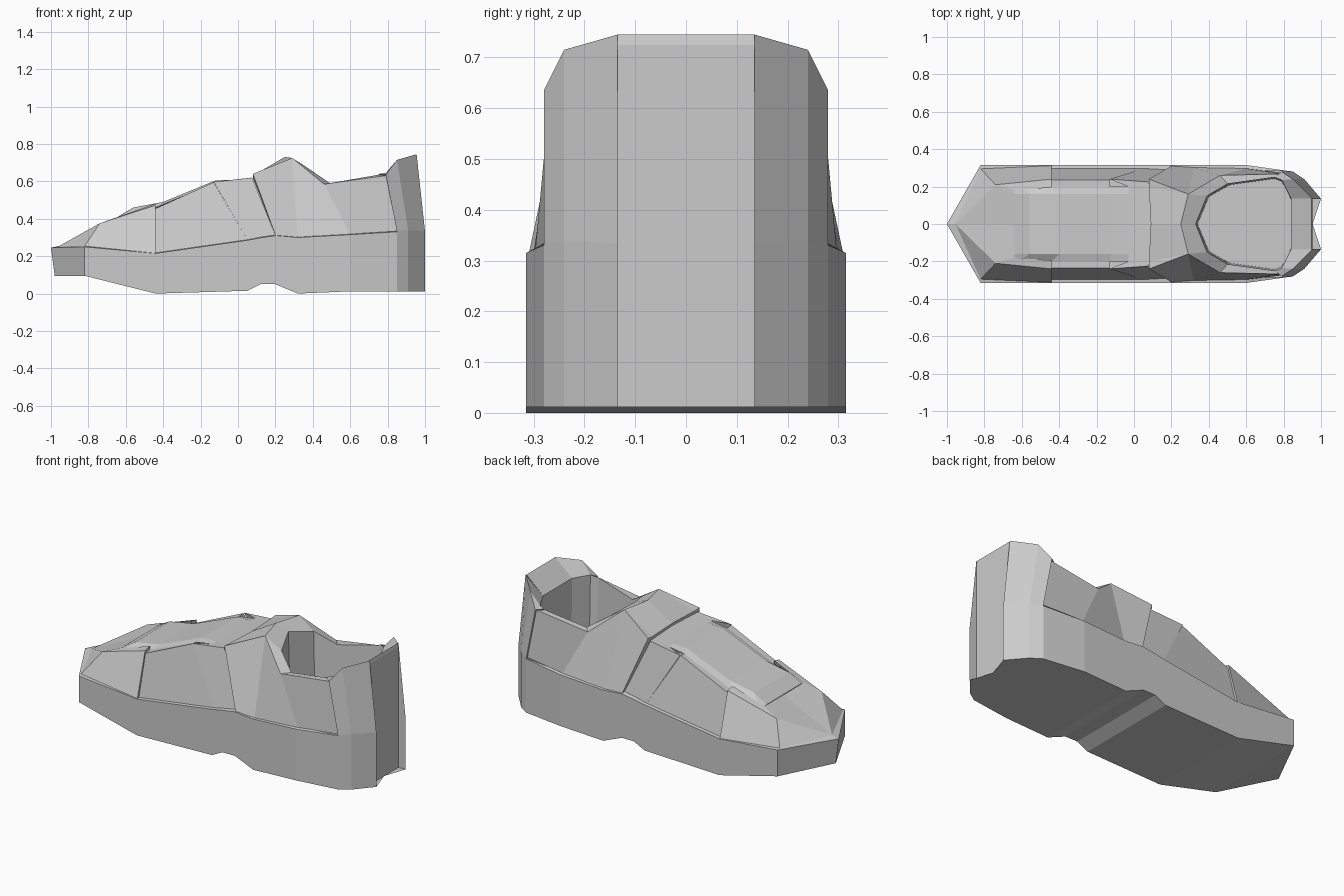
import bpy, bmesh
from mathutils import Vector


def loft(name, columns, inward=False):
    """Skin neighbouring columns of points on the +y half, then mirror to -y."""
    bm = bmesh.new()
    for side in (1, -1):
        grid = [[bm.verts.new((x, y * side, z)) for x, y, z in col] for col in columns]
        for a, b in zip(grid, grid[1:]):
            for i in range(len(a) - 1):
                corners = []
                for v in (a[i], a[i + 1], b[i + 1], b[i]):
                    if all((v.co - c.co).length > 1e-5 for c in corners):
                        corners.append(v)
                if len(corners) > 2:
                    bm.faces.new(corners)
    bmesh.ops.remove_doubles(bm, verts=bm.verts[:], dist=1e-5)
    for f in bm.faces:
        f.normal_update()
        c = f.calc_center_median()
        axis = Vector((min(max(c.x, -0.6), 0.6), 0, 0.22 if not inward else 0.5))
        if (f.normal.dot(c - axis) < 0) != inward:
            f.normal_flip()
    mesh = bpy.data.meshes.new(name)
    bm.to_mesh(mesh)
    bm.free()
    obj = bpy.data.objects.new(name, mesh)
    bpy.context.collection.objects.link(obj)
    return obj


# Sole: x, half width, bottom z, top z
sole = [(-0.82, .315, .095, .25), (-.44, .315, 0, .215), (.05, .315, .015, .285),
        (.12, .315, .05, .298), (.2, .315, .05, .31), (.32, .315, 0, .30),
        (.6, .315, .012, .315), (.85, .28, .012, .33), (.91, .24, .012, .335),
        (1, .135, .012, .33), (.955, .135, .012, .33)]
cols = [[(-.98, 0, .095), (-.98, 0, .095), (-1, 0, .245), (-.955, 0, .255)]]
for x, y, b, t in sole:
    cols.append([(min(x, .955), 0, b), (x, y, b), (x, y, t),
                 (x, y - .025 if x < .84 else y, t + .004)])
loft("sole", cols)

# Toe cap, ending in a small step
loft("toe_cap", [
    [(-.955, 0, .255), (-.955, 0, .255), (-.64, 0, .41)],
    [(-.82, .295, .254), (-.74, .21, .375), (-.64, .18, .41)],
    [(-.44, .312, .216), (-.44, .24, .472), (-.44, .195, .482)],
    [(-.44, .29, .216), (-.44, .22, .445), (-.44, .19, .45)]])

# Raised tongue over the instep
loft("tongue", [
    [(-.64, .18, .41), (-.64, .16, .412), (-.64, 0, .412)],
    [(-.60, .19, .425), (-.56, .16, .46), (-.56, 0, .46)],
    [(-.44, .2, .46), (-.4, .16, .49), (-.4, 0, .49)],
    [(-.13, .2, .59), (-.12, .16, .605), (-.12, 0, .605)],
    [(-.03, .2, .605), (-.02, .16, .608), (-.02, 0, .608)]])

# Forefoot side panel
loft("side_panel", [
    [(-.44, .297, .217), (-.44, .235, .455), (-.44, .2, .46)],
    [(.05, .297, .288), (-.13, .235, .595), (-.13, .2, .59)]])

# Strap crossing the instep
loft("strap", [
    [(.05, .297, .288), (-.13, .24, .597), (-.03, .2, .607), (-.03, 0, .607)],
    [(.2, .29, .312), (.075, .225, .62), (.09, .195, .622), (.09, 0, .622)]])

# Ankle panel with its front edge standing proud of the strap
loft("ankle_panel", [
    [(.2, .285, .312), (.08, .22, .615)],
    [(.2, .31, .312), (.08, .24, .64)],
    [(.32, .302, .302), (.29, .16, .725)],
    [(.6, .297, .318), (.46, .26, .585)],
    [(.85, .268, .333), (.79, .268, .63)]])
loft("tongue_top", [
    [(.09, 0, .615), (.09, 0, .637), (.25, 0, .73)],
    [(.08, .2, .615), (.08, .2, .637), (.29, .16, .725)],
    [(.08, .24, .615), (.08, .24, .64), (.29, .16, .725)]])

# Heel counter wrapping to the recessed back panel
loft("heel_counter", [
    [(.85, .265, .33), (.79, .26, .63), (.75, .25, .638)],
    [(.85, .28, .33), (.79, .28, .635), (.75, .25, .64)],
    [(.91, .24, .335), (.85, .24, .715), (.79, .235, .645)],
    [(1, .135, .33), (.955, .135, .745), (.84, .135, .65)],
    [(.955, .135, .33), (.955, .135, .745), (.84, .135, .65)]])
back = [(.955, .012), (.955, .725), (.95, .745), (.84, .65), (.84, .35)]
loft("heel_panel", [[(x, y, z) for x, z in back] for y in (.135, 0)])

# Collar rim, inner lining and insole
rim = [(.25, 0, .73), (.29, .16, .725), (.46, .26, .585), (.79, .268, .63)]
inner = [(.33, 0, .70), (.39, .15, .66), (.50, .215, .585), (.75, .25, .635)]
loft("collar_rim", [[a, b] for a, b in zip(rim, inner)])
inner += [(.79, .235, .645), (.84, .135, .65), (.84, 0, .65)]
loft("lining", [[p, (p[0] + .01 if p[0] < .6 else p[0], p[1] * .97, .34),
                 (p[0] + .01 if p[0] < .6 else p[0], 0, .34)] for p in inner],
     inward=True)
